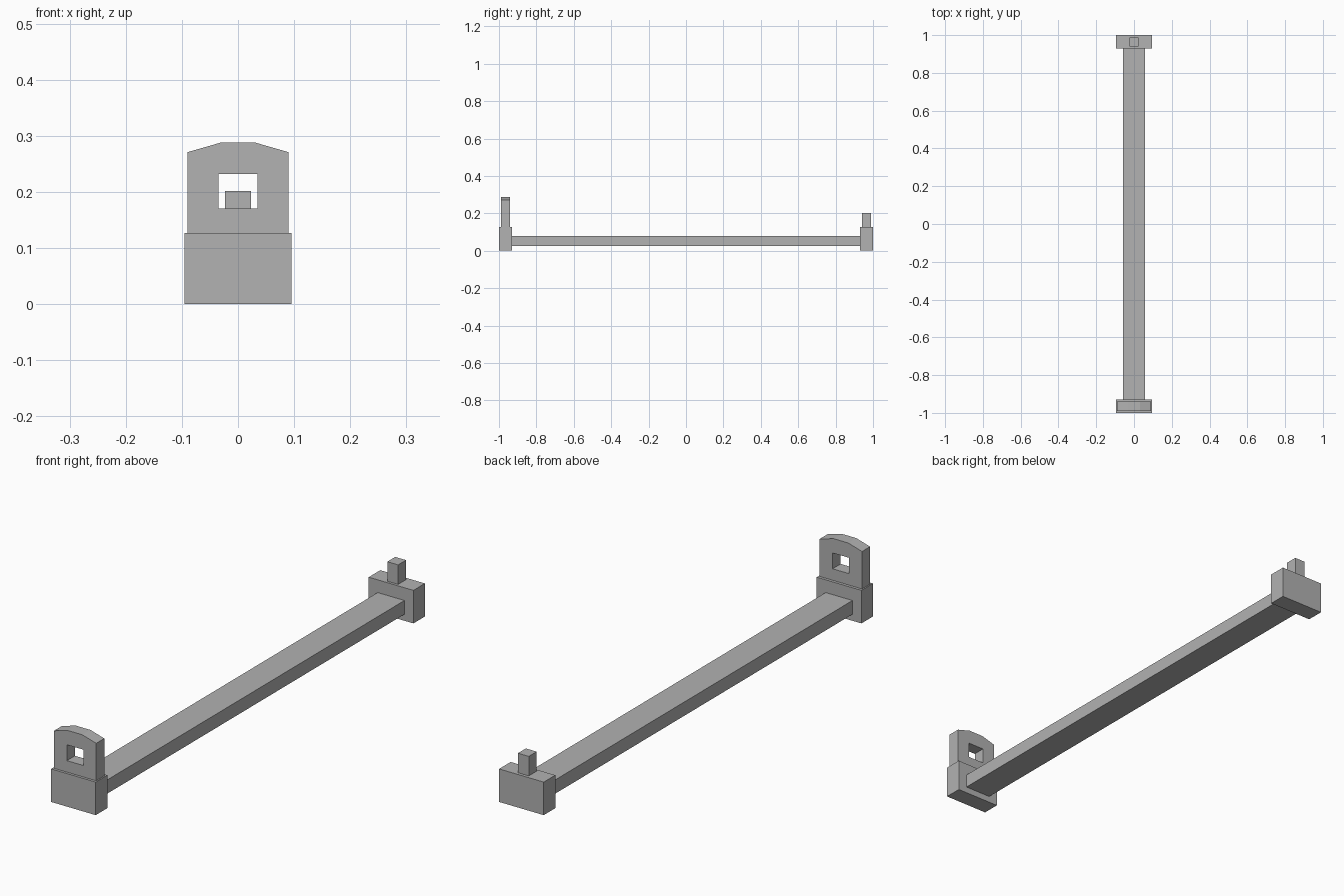
import bpy
import bmesh

if "Cube" in bpy.data.objects:
    bpy.data.objects.remove(bpy.data.objects["Cube"], do_unlink=True)

# Single plain grey material
grey = bpy.data.materials.new("plain grey")
grey.use_nodes = True
colour = (0.445, 0.445, 0.445, 1)
grey.diffuse_color = colour
grey.node_tree.nodes["Principled BSDF"].inputs["Base Color"].default_value = colour


def finish(name, bm):
    bmesh.ops.recalc_face_normals(bm, faces=bm.faces[:])
    mesh = bpy.data.meshes.new(name)
    bm.to_mesh(mesh)
    bm.free()
    mesh.materials.append(grey)
    obj = bpy.data.objects.new(name, mesh)
    bpy.context.collection.objects.link(obj)
    return obj


def box(name, half_width, y0, y1, z0, z1):
    bm = bmesh.new()
    bmesh.ops.create_cube(bm, size=1)
    for v in bm.verts:
        v.co.x *= 2 * half_width
        v.co.y = y0 if v.co.y < 0 else y1
        v.co.z = z0 if v.co.z < 0 else z1
    return finish(name, bm)


def plate(name, loops, y0, y1):
    """Fill nested outlines in the xz plane and give them depth along y."""
    bm = bmesh.new()
    for loop in loops:
        verts = [bm.verts.new((x, y0, z)) for x, z in loop]
        for a, b in zip(verts, verts[1:] + verts[:1]):
            bm.edges.new((a, b))
    bmesh.ops.triangle_fill(bm, edges=bm.edges[:], use_beauty=True, normal=(0, -1, 0))
    extruded = bmesh.ops.extrude_face_region(bm, geom=bm.faces[:])["geom"]
    moved = [g for g in extruded if isinstance(g, bmesh.types.BMVert)]
    bmesh.ops.translate(bm, verts=moved, vec=(0, y1 - y0, 0))
    return finish(name, bm)


def mirrored(half):
    """Close a right-hand outline with its mirror image."""
    return half + [(-x, z) for x, z in reversed(half)]


# Long flat beam and the two end blocks
block_top = 0.127
box("beam", 0.057, -0.93, 0.93, 0.025, 0.078)
box("front_block", 0.095, -1, -0.93, 0, block_top)
box("back_block", 0.095, 0.93, 1, 0, block_top)

# Upright peg on the back block
box("back_peg", 0.023, 0.94, 0.988, block_top, 0.202)

# Tab with chamfered top and square hole on the front block
outline = mirrored([(0.09, block_top), (0.09, 0.271), (0.031, 0.288)])
hole = mirrored([(0.035, 0.171), (0.035, 0.232)])
plate("front_tab", [outline, hole], -0.99, -0.941)
